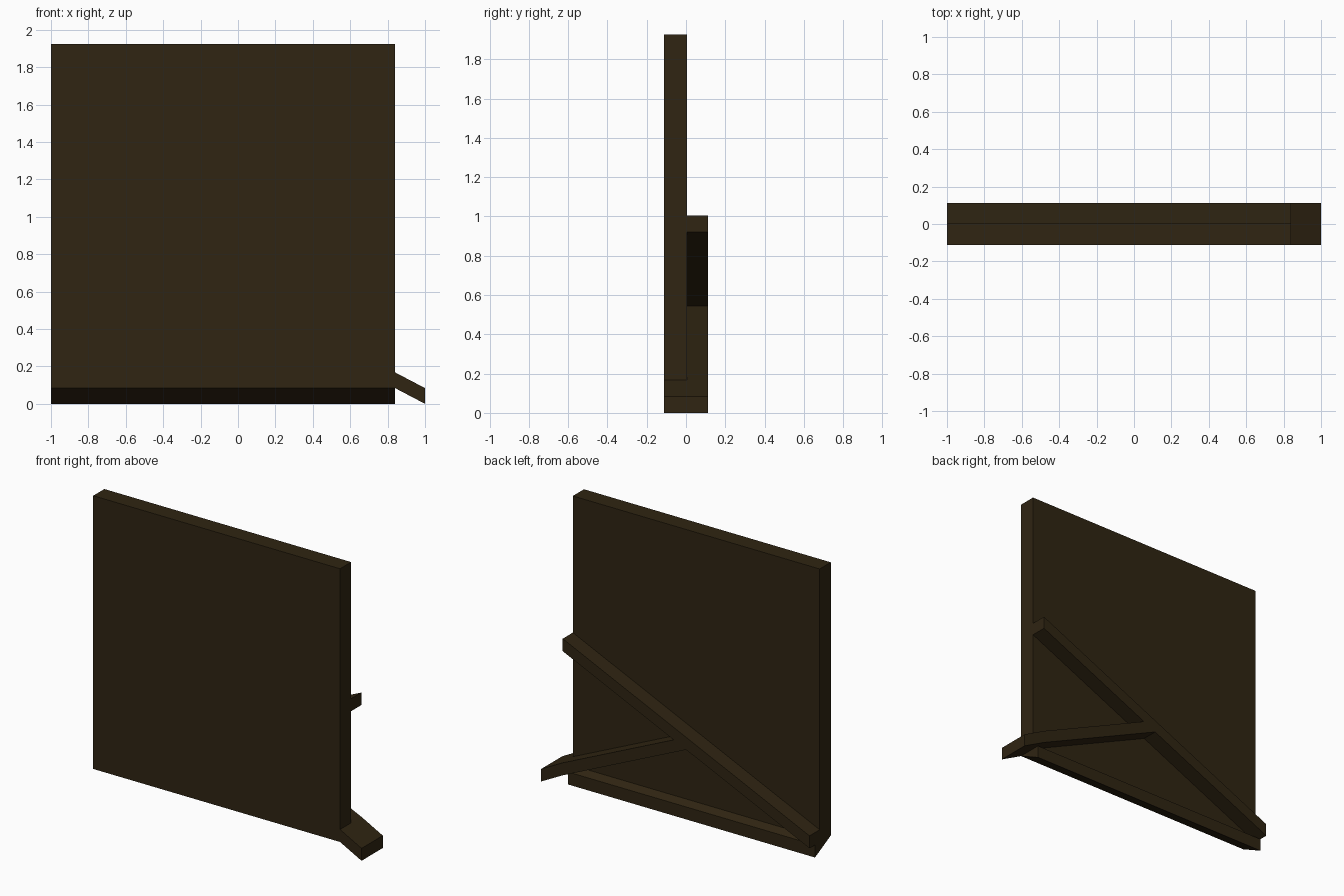
import bpy
import bmesh

default = bpy.data.objects.get("Cube")
if default:
    bpy.data.objects.remove(default, do_unlink=True)

wood = bpy.data.materials.new("dark_brown_wood")
wood.use_nodes = True
colour = (0.029, 0.018, 0.006, 1)
wood.diffuse_color = colour
bsdf = wood.node_tree.nodes["Principled BSDF"]
bsdf.inputs["Base Color"].default_value = colour
bsdf.inputs["Roughness"].default_value = 0.9

RIGHT, EDGE, TIP = -1.0, 0.84, 1.0      # panel sides and foot tip
FRONT, MID, BACK = -0.113, 0.005, 0.113  # panel front, panel back, brace back
T = 0.084                                # upright thickness of every beam
SLOPE = 5 / 11                           # pitch of the braces


def prism(name, profile, start, end, place):
    """Extrude a flat profile between two positions along the other axis."""
    bm = bmesh.new()
    face = bm.faces.new([bm.verts.new(place(a, z, start)) for a, z in profile])
    extruded = bmesh.ops.extrude_face_region(bm, geom=[face])
    for v in extruded["geom"]:
        if isinstance(v, bmesh.types.BMVert):
            a, z = profile[0]
            v.co += place(a, z, end) - place(a, z, start)
    bmesh.ops.recalc_face_normals(bm, faces=bm.faces)
    mesh = bpy.data.meshes.new(name)
    bm.to_mesh(mesh)
    bm.free()
    mesh.materials.append(wood)
    obj = bpy.data.objects.new(name, mesh)
    bpy.context.collection.objects.link(obj)
    return obj


def along_y(a, z, d):
    return Vector((a, d, z))


def along_x(a, z, d):
    return Vector((d, a, z))


def beam(a0, z0, a1, z1):
    """Sheared beam profile with upright ends, given its lower edge."""
    return [(a0, z0), (a1, z1), (a1, z1 + T), (a0, z0 + T)]


from mathutils import Vector

# Thick square panel
prism("panel", [(RIGHT, T), (EDGE, T), (EDGE, 1.925), (RIGHT, 1.925)],
      FRONT, MID, along_y)

# Sloping bottom rail, tipping down towards the back
prism("bottom_rail", beam(FRONT, T, FRONT + 2 * T, 0), RIGHT, EDGE, along_x)

# Long diagonal brace across the back
length = EDGE - RIGHT
prism("long_brace", beam(RIGHT, T, EDGE, T + SLOPE * length), MID, BACK, along_y)

# Short brace from the foot up to the middle of the long brace
middle = (RIGHT + EDGE) / 2
prism("short_brace", beam(middle, T + SLOPE * length / 2, EDGE, T),
      MID, BACK, along_y)

# Foot sticking out past the side of the panel
prism("foot", beam(EDGE, T, TIP, 0), FRONT, BACK, along_y)
